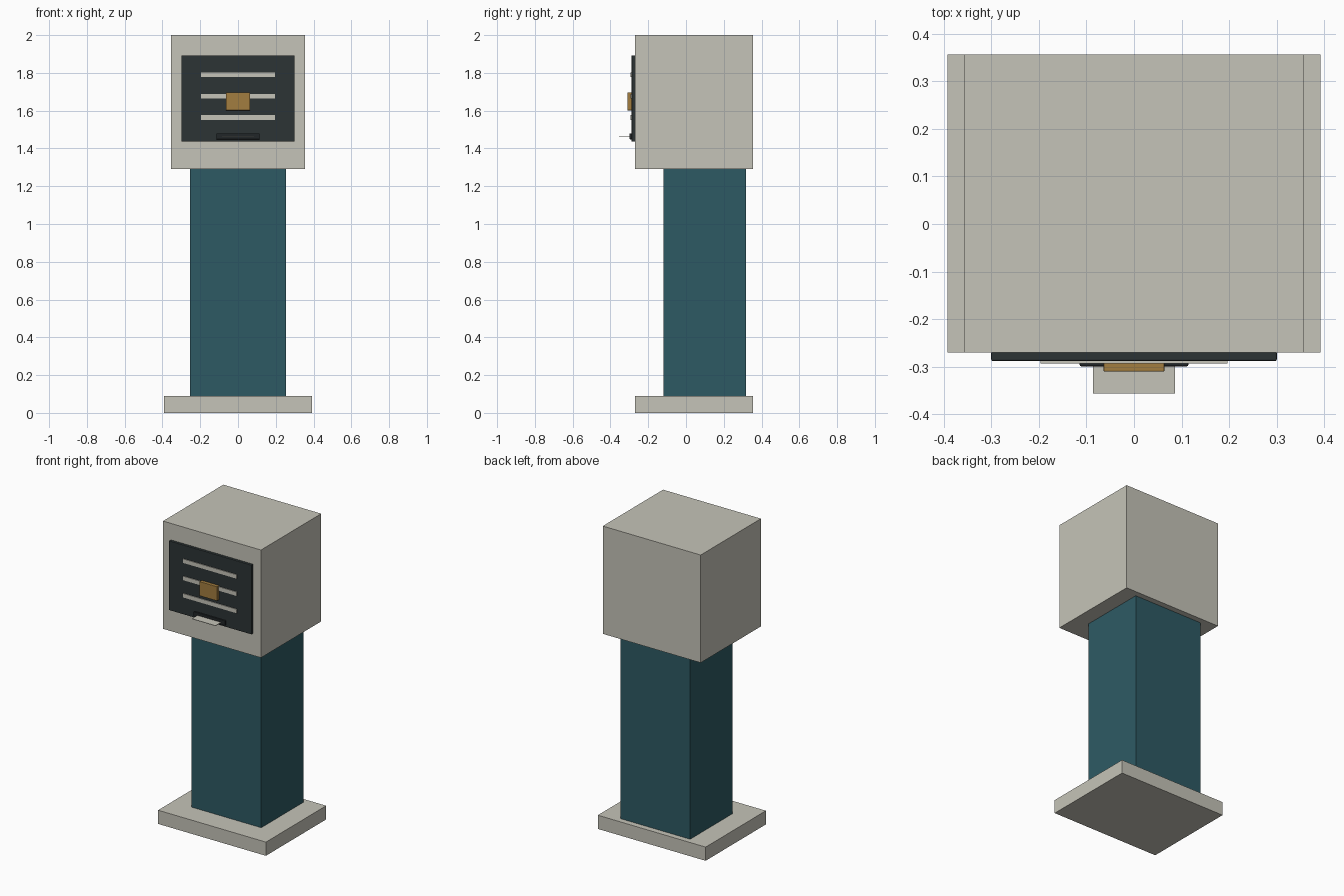
import bpy

if "Cube" in bpy.data.objects:
    bpy.data.objects.remove(bpy.data.objects["Cube"])


def material(name, rgb):
    m = bpy.data.materials.new(name)
    m.diffuse_color = (*rgb, 1.0)
    m.use_nodes = True
    m.node_tree.nodes["Principled BSDF"].inputs["Base Color"].default_value = m.diffuse_color
    return m


BEIGE = material("warm_grey", (0.56, 0.55, 0.48))
TEAL = material("deep_teal", (0.027, 0.102, 0.127))
DARK = material("charcoal", (0.025, 0.033, 0.035))
BLACK = material("near_black", (0.015, 0.019, 0.021))
OCHRE = material("ochre", (0.36, 0.205, 0.05))


def box(name, x, y, z, mat, bevel=0.0):
    """Box symmetric in x (half width), with y and z given as ranges."""
    bpy.ops.mesh.primitive_cube_add(size=1)
    o = bpy.context.object
    o.name = name
    o.location = (0, sum(y) / 2, sum(z) / 2)
    o.scale = (2 * x, y[1] - y[0], z[1] - z[0])
    bpy.ops.object.transform_apply(location=True, rotation=False, scale=True)
    o.data.materials.append(mat)
    if bevel:
        b = o.modifiers.new("soft_edges", 'BEVEL')
        b.width = bevel
        b.segments = 2
    return o


# Main body
box("base_plate", 0.392, (-0.27, 0.356), (0, 0.09), BEIGE)
box("column", 0.253, (-0.12, 0.318), (0.09, 1.292), TEAL)
box("head", 0.356, (-0.27, 0.356), (1.292, 2.0), BEIGE)

# Front panel with three display bars
box("front_panel", 0.30, (-0.288, -0.268), (1.436, 1.892), DARK, 0.003)
for i in range(3):
    z = 1.79 - i * 0.1135
    box(f"display_bar_{i + 1}", 0.196, (-0.293, -0.286), (z - 0.013, z + 0.013), BEIGE)

# Centre button block
box("button", 0.064, (-0.31, -0.286), (1.602, 1.696), OCHRE, 0.002)

# Ticket slot and ticket
box("ticket_slot", 0.114, (-0.299, -0.286), (1.448, 1.48), BLACK, 0.003)
box("ticket", 0.086, (-0.356, -0.295), (1.4605, 1.4635), BEIGE)
